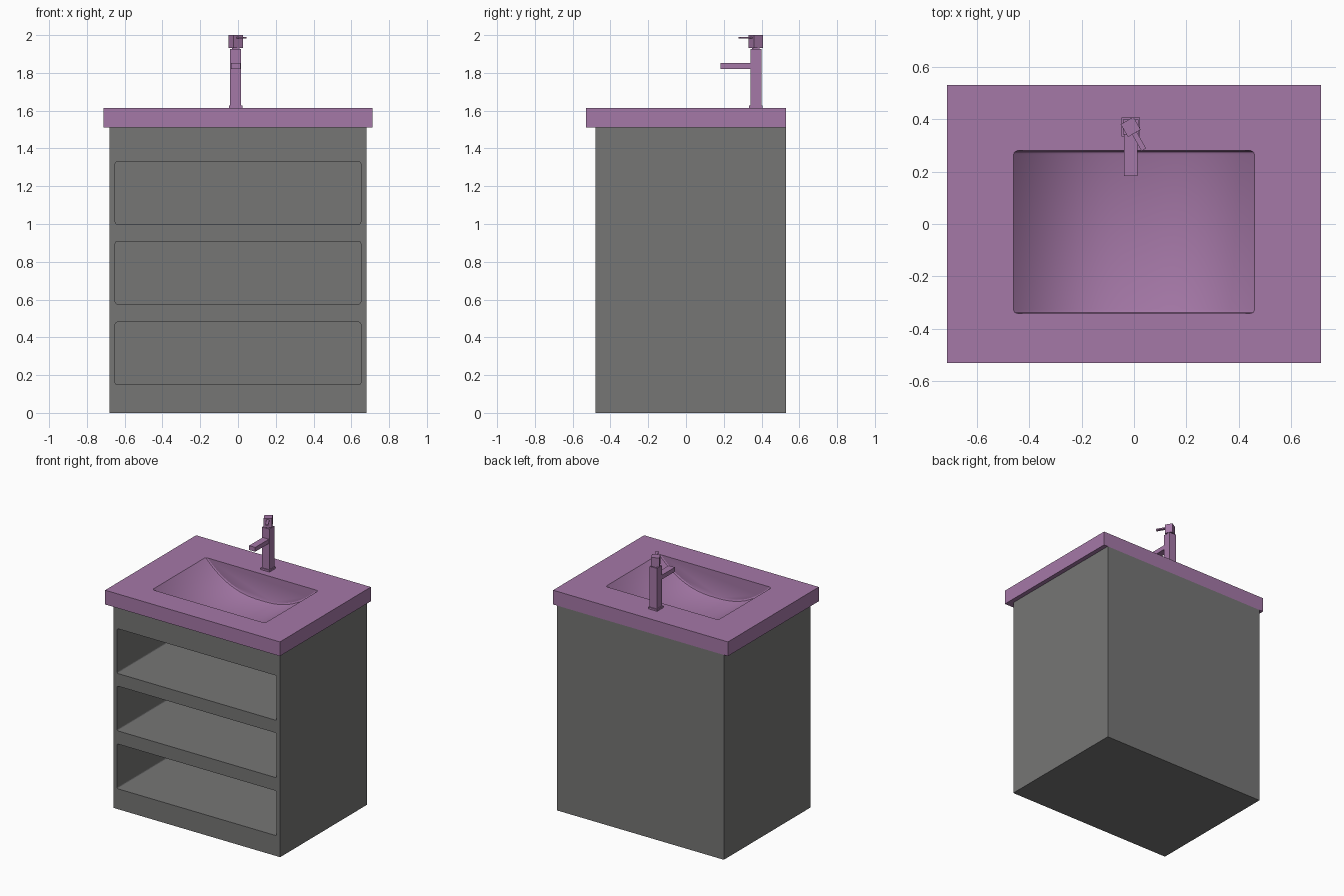
import bpy, bmesh, math
from mathutils import Matrix, Vector

if "Cube" in bpy.data.objects:
    bpy.data.objects.remove(bpy.data.objects["Cube"])


def material(name, rgb):
    m = bpy.data.materials.new(name)
    m.use_nodes = True
    m.diffuse_color = (*rgb, 1)
    m.node_tree.nodes["Principled BSDF"].inputs["Base Color"].default_value = (*rgb, 1)
    return m


purple = material("muted purple", (0.376, 0.188, 0.387))
grey = material("mid grey", (0.18, 0.18, 0.178))


def finish(name, bm, mat):
    bmesh.ops.recalc_face_normals(bm, faces=bm.faces)
    mesh = bpy.data.meshes.new(name)
    bm.to_mesh(mesh)
    bm.free()
    mesh.materials.append(mat)
    ob = bpy.data.objects.new(name, mesh)
    bpy.context.collection.objects.link(ob)
    return ob


def box(name, x, y, z, mat, bevel=0.0, turn=0.0, pivot=(0, 0, 0)):
    """Box from (min, max) pairs; bevel rounds the edges running along y."""
    bm = bmesh.new()
    bmesh.ops.create_cube(bm, size=1)
    for v in bm.verts:
        v.co = Vector([(a + b) / 2 + c * (b - a) for c, (a, b) in zip(v.co, (x, y, z))])
    if bevel:
        edges = [e for e in bm.edges if abs(e.verts[0].co.y - e.verts[1].co.y) > 1e-4]
        bmesh.ops.bevel(bm, geom=edges, offset=bevel, segments=3, profile=0.5, affect='EDGES')
    if turn:
        bmesh.ops.rotate(bm, cent=pivot, matrix=Matrix.Rotation(turn, 3, 'Z'), verts=bm.verts)
    return finish(name, bm, mat)


def combine(target, tool, operation):
    mod = target.modifiers.new(operation.lower(), 'BOOLEAN')
    mod.operation = operation
    mod.solver = 'EXACT'
    mod.object = tool
    bpy.context.view_layer.objects.active = target
    bpy.ops.object.modifier_apply(modifier=mod.name)
    bpy.data.objects.remove(tool)


# Cabinet with three open shelves and a hidden well for the basin
cabinet = box("cabinet", (-0.68, 0.68), (-0.48, 0.53), (0, 1.51), grey)
for low in (0.15, 0.577, 1.0):
    combine(cabinet, box("shelf_cutter", (-0.65, 0.65), (-0.6, 0.5),
                         (low, low + 0.33), grey, bevel=0.01), 'DIFFERENCE')
combine(cabinet, box("well_cutter", (-0.6, 0.6), (-0.44, 0.44), (1.36, 1.6), grey), 'DIFFERENCE')

# Countertop with a bowl body hanging below it
counter = box("countertop", (-0.713, 0.713), (-0.53, 0.53), (1.51, 1.615), purple)
combine(counter, box("bowl_body", (-0.52, 0.52), (-0.39, 0.33), (1.385, 1.56), purple), 'UNION')


def basin_cutter():
    """Curved trough along y, with chamfered ends."""
    bm = bmesh.new()
    rings = []
    steps = 32
    for y, inset in ((-0.342, 0.016), (-0.337, 0.005), (-0.326, 0),
                     (0.264, 0), (0.275, 0.005), (0.28, 0.016)):
        half, ring = 0.46 - inset, []
        for i in range(steps + 1):
            t = -math.cos(math.pi * i / steps)
            depth = (0.2 - inset) * (1 - abs(t) ** 2.5)
            ring.append(bm.verts.new((half * t, y, 1.615 - depth)))
        ring += [bm.verts.new((s * half, y, 1.7)) for s in (1, -1)]
        rings.append(ring)
    for a, b in zip(rings, rings[1:]):
        for i in range(len(a)):
            j = (i + 1) % len(a)
            bm.faces.new((a[i], a[j], b[j], b[i]))
    bm.faces.new(rings[0])
    bm.faces.new(rings[-1])
    return finish("basin_cutter", bm, purple)


combine(counter, basin_cutter(), 'DIFFERENCE')
bpy.ops.object.select_all(action='DESELECT')
counter.select_set(True)
bpy.context.view_layer.objects.active = counter
bpy.ops.object.shade_smooth_by_angle(angle=math.radians(25))

# Tap: foot, column, spout, neck, then a turned head and lever
cx, cy = -0.0125, 0.37


def tap_part(name, half, z, turn=0.0):
    return box(name, (cx - half, cx + half), (cy - half, cy + half), z, purple,
               turn=turn, pivot=(cx, cy, 0))


twist = math.radians(30)
tap_part("tap_foot", 0.036, (1.615, 1.628))
tap_part("tap_column", 0.029, (1.628, 1.927))
tap_part("tap_neck", 0.02, (1.927, 1.935))
tap_part("tap_head", 0.028, (1.933, 2.0), twist)
box("tap_spout", (cx - 0.025, cx + 0.025), (0.183, 0.345), (1.82, 1.852), purple)
box("tap_lever", (cx - 0.01, cx + 0.01), (cy - 0.1, cy - 0.02), (1.981, 1.991), purple,
    turn=twist, pivot=(cx, cy, 0))
